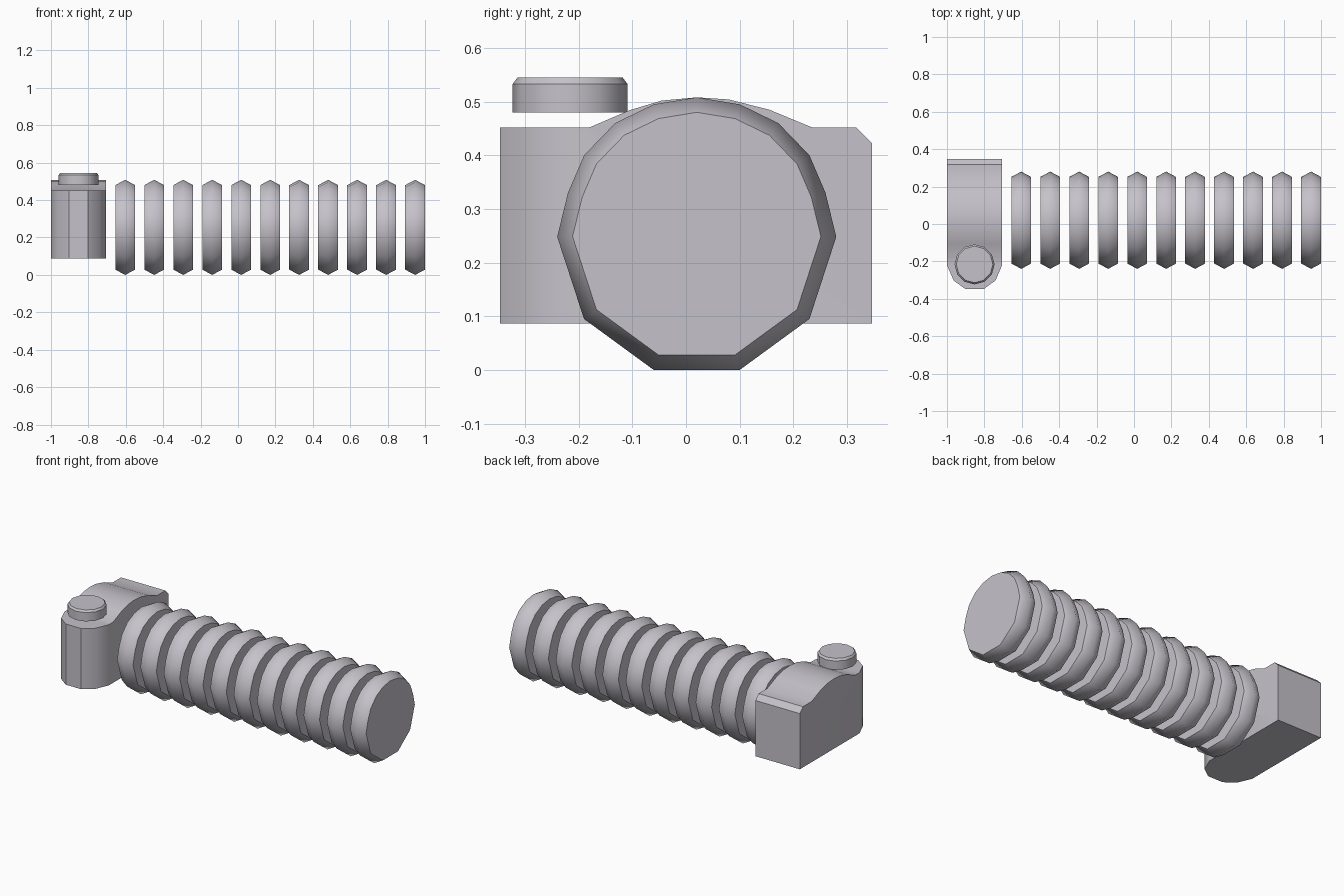
import bpy, bmesh, math
from mathutils import Matrix, Vector

cube = bpy.data.objects.get("Cube")
if cube:
    bpy.data.objects.remove(cube, do_unlink=True)

COLOR = (0.56, 0.54, 0.59, 1)
grey = bpy.data.materials.new("soft grey")
grey.use_nodes = True
grey.diffuse_color = COLOR
grey.node_tree.nodes["Principled BSDF"].inputs["Base Color"].default_value = COLOR


def finish(name, bm, angle):
    """Turn a bmesh into a grey object, smooth below the given edge angle."""
    bmesh.ops.recalc_face_normals(bm, faces=bm.faces)
    mesh = bpy.data.meshes.new(name)
    bm.to_mesh(mesh)
    bm.free()
    mesh.materials.append(grey)
    obj = bpy.data.objects.new(name, mesh)
    bpy.context.collection.objects.link(obj)
    bpy.ops.object.select_all(action='DESELECT')
    obj.select_set(True)
    bpy.context.view_layer.objects.active = obj
    bpy.ops.object.shade_smooth_by_angle(angle=math.radians(angle))
    return obj


def loft(bm, rings):
    """Skin closed rings of points and cap both ends."""
    loops = [[bm.verts.new(p) for p in ring] for ring in rings]
    for a, b in zip(loops, loops[1:]):
        for i in range(len(a)):
            j = (i + 1) % len(a)
            bm.faces.new((a[i], a[j], b[j], b[i]))
    bm.faces.new(loops[0])
    bm.faces.new(loops[-1])


# Ridged discs: rounded top, coarse flat bottom, ridge around the middle
MID_Y, MID_Z = 0.02, 0.254
half = [(0.08, 0), (0.21, 0.095), (0.26, 0.248), (0.24, 0.33),
        (0.21, 0.40), (0.152, 0.46), (0.08, 0.495)]
outline = half + [(0, 0.508)] + [(-y, z) for y, z in reversed(half)]


def disc_ring(x, scale):
    return [(x, MID_Y + y * scale, MID_Z + (z - MID_Z) * scale) for y, z in outline]


for i in range(11):
    x = 0.947 - i * 0.155
    bm = bmesh.new()
    loft(bm, [disc_ring(x - 0.053, 0.89), disc_ring(x, 1), disc_ring(x + 0.053, 0.89)])
    finish(f"ridged_disc_{i + 1}", bm, 59)

# End block: arched top, chamfered back, front rounded in plan
HEAD_X, HEAD_W = -0.8525, 0.1475
FRONT = -0.22
profile = [(FRONT, 0.087), (0.347, 0.087), (0.347, 0.422), (0.317, 0.452),
           (0.235, 0.452), (0.155, 0.485), (0.08, 0.504), (0.02, 0.508),
           (-0.045, 0.502), (-0.105, 0.484), (-0.18, 0.452), (FRONT, 0.452)]
bm = bmesh.new()
loft(bm, [[(HEAD_X + s * HEAD_W, y, z) for y, z in profile] for s in (-1, 1)])
bm.normal_update()
front = next(f for f in bm.faces if all(abs(v.co.y - FRONT) < 0.001 for v in f.verts))
for y, width in ((-0.302, 0.112), (-0.347, 0.05)):
    new = bmesh.ops.extrude_face_region(bm, geom=[front])
    old = front
    front = next(g for g in new["geom"] if isinstance(g, bmesh.types.BMFace))
    bmesh.ops.delete(bm, geom=[old], context='FACES_ONLY')
    for v in front.verts:
        v.co.x = HEAD_X + math.copysign(width, v.co.x - HEAD_X)
        v.co.y = y
finish("end_block", bm, 35)

# Button hovering over the rounded front of the block
bm = bmesh.new()


def circle(r, z, sides=12):
    return [(HEAD_X + r * math.cos(math.tau * k / sides),
             -0.216 + r * math.sin(math.tau * k / sides), z) for k in range(sides)]


loft(bm, [circle(0.107, 0.48), circle(0.107, 0.533), circle(0.098, 0.545)])
finish("button", bm, 35)
